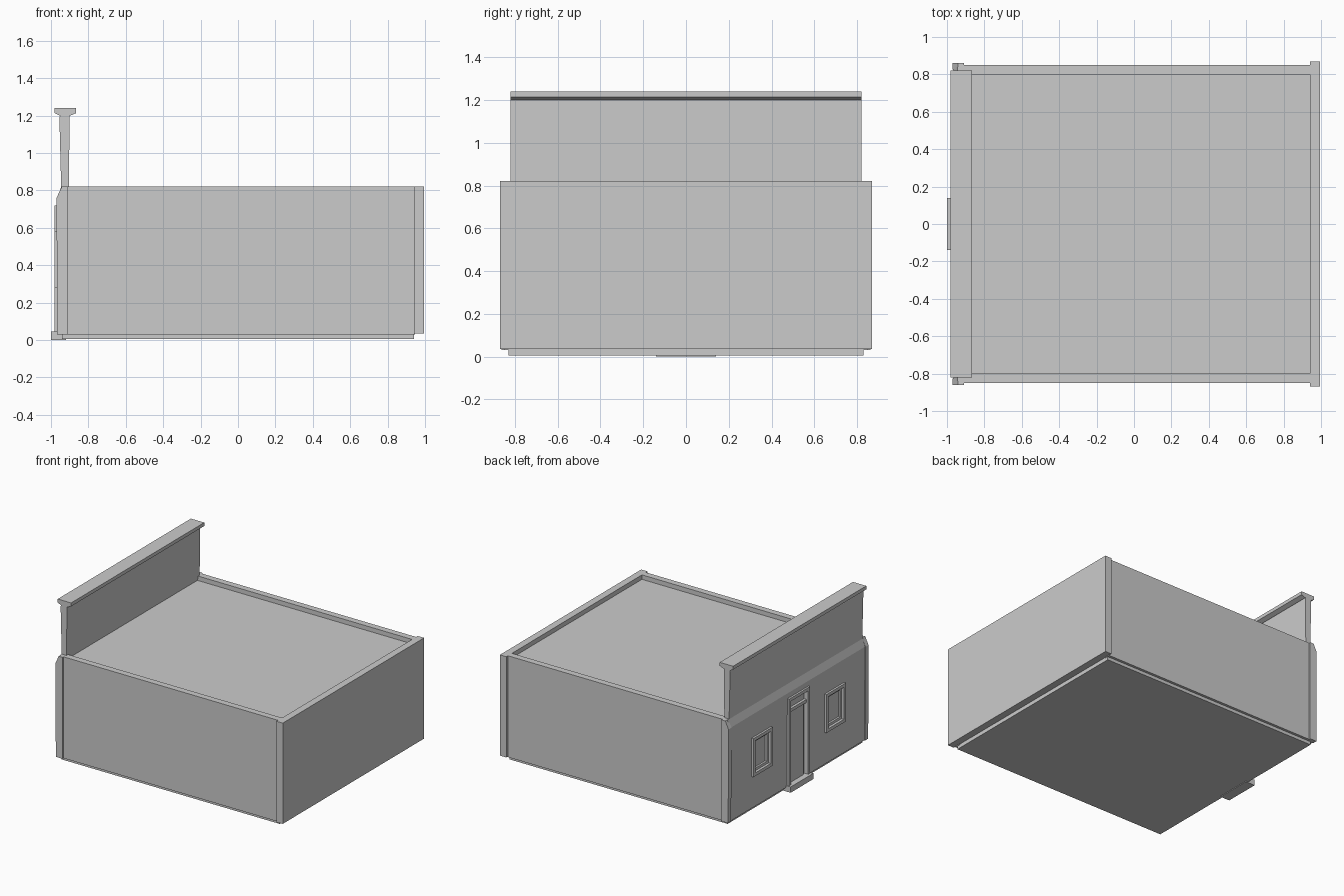
import bpy, bmesh

if "Cube" in bpy.data.objects:
    bpy.data.objects.remove(bpy.data.objects["Cube"])


def box(name, x, y, z):
    """Axis-aligned box from (min, max) ranges."""
    bm = bmesh.new()
    bmesh.ops.create_cube(bm, size=1)
    for v in bm.verts:
        v.co = [r[0] if c < 0 else r[1] for c, r in zip(v.co, (x, y, z))]
    return add(name, bm)


def add(name, bm):
    bmesh.ops.recalc_face_normals(bm, faces=bm.faces)
    me = bpy.data.meshes.new(name)
    bm.to_mesh(me)
    bm.free()
    ob = bpy.data.objects.new(name, me)
    bpy.context.collection.objects.link(ob)
    return ob


def extrude_y(name, profile, y0, y1):
    """Extrude an x-z profile along y."""
    bm = bmesh.new()
    face = bm.faces.new([bm.verts.new((x, y0, z)) for x, z in profile])
    ret = bmesh.ops.extrude_face_region(bm, geom=[face])
    verts = [g for g in ret["geom"] if isinstance(g, bmesh.types.BMVert)]
    bmesh.ops.translate(bm, verts=verts, vec=(0, y1 - y0, 0))
    return add(name, bm)


def cut(target, x, y, z):
    cutter = box("cutter", x, y, z)
    cutter.hide_render = True
    cutter.hide_set(True)
    mod = target.modifiers.new("opening", "BOOLEAN")
    mod.operation = "DIFFERENCE"
    mod.solver = "EXACT"
    mod.object = cutter


def frame(name, y, z, w, x, sill=True):
    """Rectangular trim around an opening; w is the trim width."""
    (y0, y1), (z0, z1) = y, z
    box(name + "_side_a", x, (y0, y0 + w), z)
    box(name + "_side_b", x, (y1 - w, y1), z)
    box(name + "_head", x, (y0 + w, y1 - w), (z1 - w, z1))
    if sill:
        box(name + "_sill", x, (y0 + w, y1 - w), (z0, z0 + w))


# Floor and roof slabs
box("floor_slab", (-0.94, 0.94), (-0.83, 0.83), (0.005, 0.04))
box("roof_slab", (-0.92, 0.945), (-0.81, 0.81), (0.745, 0.785))

# Side and rear walls, rising slightly above the roof as a parapet
for s, side in ((-1, "front"), (1, "back")):
    box(side + "_side_wall", (-0.93, 0.945), tuple(sorted((s * 0.80, s * 0.85))), (0.03, 0.82))
box("rear_wall", (0.94, 0.995), (-0.87, 0.87), (0.035, 0.82))

# Street facade: lower wall with sloped top edge and corner piers
facade = extrude_y("facade_lower_wall",
                   [(-0.96, 0.03), (-0.91, 0.03), (-0.91, 0.82), (-0.945, 0.82), (-0.965, 0.76)],
                   -0.84, 0.84)
for s, side in ((-1, "front"), (1, "back")):
    extrude_y(side + "_corner_pier",
              [(-0.967, 0.03), (-0.91, 0.03), (-0.91, 0.82), (-0.942, 0.82), (-0.97, 0.76)],
              s * 0.825, s * 0.862)

# False-front parapet with coping
extrude_y("facade_parapet",
          [(-0.945, 0.80), (-0.905, 0.80), (-0.90, 1.19), (-0.90, 1.205), (-0.95, 1.205), (-0.955, 1.19)],
          -0.82, 0.82)
extrude_y("parapet_coping",
          [(-0.955, 1.20), (-0.895, 1.20), (-0.865, 1.213), (-0.865, 1.24), (-0.98, 1.24), (-0.98, 1.213)],
          -0.82, 0.82)

# Windows
for s, side in ((-1, "right"), (1, "left")):
    y = tuple(sorted((s * 0.33, s * 0.57)))
    z = (0.28, 0.58)
    cut(facade, (-1.1, -0.945), (y[0] + 0.02, y[1] - 0.02), (z[0] + 0.02, z[1] - 0.02))
    frame(side + "_window_trim", y, z, 0.025, (-0.98, -0.94))
    frame(side + "_window_sash", (y[0] + 0.025, y[1] - 0.025), (z[0] + 0.025, z[1] - 0.025),
          0.02, (-0.96, -0.935))

# Door, trim and step
cut(facade, (-1.1, -0.945), (-0.11, 0.11), (0.0, 0.70))
frame("door_trim", (-0.13, 0.13), (0.04, 0.72), 0.025, (-0.98, -0.94), sill=False)
box("door_leaf", (-0.955, -0.935), (-0.085, 0.085), (0.045, 0.60))
box("door_transom_bar", (-0.965, -0.935), (-0.105, 0.105), (0.60, 0.625))
box("door_step", (-1.0, -0.92), (-0.14, 0.14), (0.0, 0.045))
